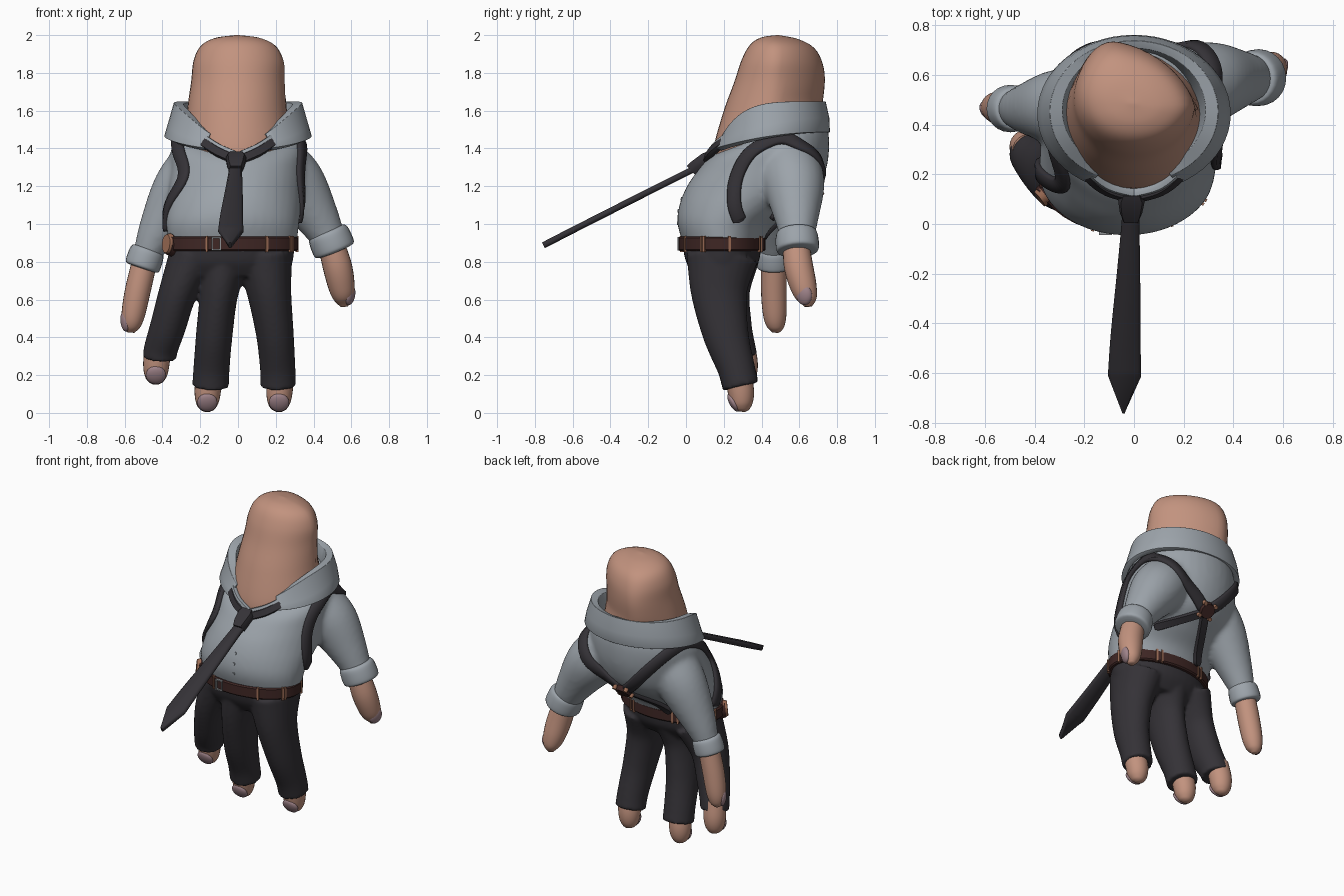
import bpy, bmesh, math
from mathutils import Vector, Matrix
from mathutils.bvhtree import BVHTree

if "Cube" in bpy.data.objects:
    bpy.data.objects.remove(bpy.data.objects["Cube"])


def material(name, r, g, b):
    m = bpy.data.materials.new(name)
    m.diffuse_color = (r, g, b, 1)
    m.use_nodes = True
    m.node_tree.nodes["Principled BSDF"].inputs["Base Color"].default_value = m.diffuse_color
    return m


SKIN = material("skin", .54, .29, .21)
SHIRT = material("shirt_grey", .335, .37, .405)
CLOTH = material("dark_cloth", .035, .032, .038)
LEATHER = material("brown_leather", .05, .02, .018)
COPPER = material("copper_trim", .33, .15, .09)
NAIL = material("nail", .35, .23, .255)
METAL = material("buckle_grey", .28, .29, .3)


def spline(pts, n=6):
    """Catmull-Rom resampling of tuples of any length."""
    P = [pts[0]] + list(pts) + [pts[-1]]
    out = []
    for i in range(1, len(P) - 2):
        for k in range(n):
            t = k / n
            out.append(tuple(.5 * (2 * b + (c - a) * t + (2 * a - 5 * b + 4 * c - d) * t * t
                                   + (3 * b - a - 3 * c + d) * t ** 3)
                             for a, b, c, d in zip(*P[i - 1:i + 3])))
    return out + [tuple(pts[-1])]


def skin(bm, rings):
    """Join closed rings of points into a capped surface."""
    vs = [[bm.verts.new(p) for p in r] for r in rings]
    n = len(vs[0])
    for a, b in zip(vs, vs[1:]):
        for i in range(n):
            bm.faces.new((a[i], a[(i + 1) % n], b[(i + 1) % n], b[i]))
    bm.faces.new(vs[0][::-1])
    bm.faces.new(vs[-1])


def shell(bm, rows, smooth=True, n=40):
    """Rows: front y, front z, back y, back z, left x, right x."""
    rings = []
    for yf, zf, yb, zb, xl, xr in (spline(rows) if smooth else rows):
        ring = []
        for i in range(n):
            a = 2 * math.pi * i / n
            k = (1 - math.cos(a)) / 2
            ring.append(((xl + xr) / 2 + (xr - xl) / 2 * math.sin(a),
                         yf + (yb - yf) * k, zf + (zb - zf) * k))
        rings.append(ring)
    skin(bm, rings)


def tube(bm, pts, n=24):
    """Limb through points x, y, z, radius and optional depth radius."""
    P = spline(pts)
    rings = []
    for i, p in enumerate(P):
        t = (Vector(P[min(i + 1, len(P) - 1)][:3]) - Vector(P[max(i - 1, 0)][:3])).normalized()
        u = t.cross(Vector((0, 1, 0))).normalized()
        v = t.cross(u)
        rings.append([Vector(p[:3]) + u * p[3] * math.cos(2 * math.pi * k / n) + v * p[-1] * math.sin(2 * math.pi * k / n)
                      for k in range(n)])
    skin(bm, rings)


def finish(bm, name, mat, angle=40):
    bmesh.ops.recalc_face_normals(bm, faces=bm.faces)
    me = bpy.data.meshes.new(name)
    bm.to_mesh(me)
    bm.free()
    me.materials.append(mat)
    ob = bpy.data.objects.new(name, me)
    bpy.context.collection.objects.link(ob)
    shade(ob, angle)
    return ob


def shade(ob, angle):
    bpy.ops.object.select_all(action='DESELECT')
    ob.select_set(True)
    bpy.context.view_layer.objects.active = ob
    bpy.ops.object.shade_smooth_by_angle(angle=math.radians(angle))


def fuse(ob, voxel, rounds):
    """Melt overlapping volumes into one soft garment."""
    m = ob.modifiers.new("merge", 'REMESH')
    m.mode, m.voxel_size = 'VOXEL', voxel
    s = ob.modifiers.new("soften", 'SMOOTH')
    s.factor, s.iterations = .5, rounds
    dg = bpy.context.evaluated_depsgraph_get()
    me = bpy.data.meshes.new_from_object(ob.evaluated_get(dg))
    ob.modifiers.clear()
    ob.data = me
    shade(ob, 60)


def limb(name, mat, pts):
    bm = bmesh.new()
    tube(bm, pts)
    return finish(bm, name, mat, 60)


def ribbon(name, mat, pts, normals, widths, thick):
    bm = bmesh.new()
    rings = []
    for i, (p, nrm, w) in enumerate(zip(pts, normals, widths)):
        t = (Vector(pts[min(i + 1, len(pts) - 1)]) - Vector(pts[max(i - 1, 0)])).normalized()
        s = t.cross(Vector(nrm)).normalized()
        q = s.cross(t)
        rings.append([Vector(p) + s * w * a + q * thick / 2 * b for a, b in
                      ((-1, -.3), (-.8, -1), (.8, -1), (1, -.3), (1, .3), (.8, 1), (-.8, 1), (-1, .3))])
    skin(bm, rings)
    return finish(bm, name, mat, 60)


def lump(name, mat, loc, scale, facing=None, kind='ball'):
    """Ball, box or disc whose local z points along facing."""
    rot = Vector(facing).to_track_quat('Z', 'Y').to_matrix().to_4x4() if facing else Matrix()
    M = Matrix.Translation(loc) @ rot @ Matrix.Diagonal((*scale, 1))
    bm = bmesh.new()
    if kind == 'ball':
        bmesh.ops.create_uvsphere(bm, u_segments=20, v_segments=12, radius=1, matrix=M)
    elif kind == 'box':
        bmesh.ops.create_cube(bm, size=2, matrix=M)
    else:
        bmesh.ops.create_cone(bm, cap_ends=True, segments=12, radius1=1, radius2=.85, depth=2, matrix=M)
    return finish(bm, name, mat)


# head, with its right back corner flattened
bm = bmesh.new()
shell(bm, [(.15, 1.3, .66, 1.4, -.24, .24), (.145, 1.4, .7, 1.5, -.28, .275), (.2, 1.6, .72, 1.62, -.268, .258),
           (.255, 1.75, .735, 1.76, -.248, .25), (.295, 1.87, .72, 1.86, -.235, .245),
           (.34, 1.95, .675, 1.935, -.195, .205), (.4, 1.988, .59, 1.98, -.12, .12), (.48, 2, .49, 2, -.01, .01)])
for v in bm.verts:
    k = min(1, max(0, (v.co.x + .24) / .3))
    v.co.x -= .4 * k * max(0, v.co.y - .47) * min(1, max(0, (v.co.z - 1.45) / .2))
finish(bm, "head", SKIN, 60)

# shirt: torso with both sleeves
bm = bmesh.new()
shell(bm, [(-.01, .88, .4, .88, -.36, .31), (-.045, 1.0, .45, .98, -.38, .322), (-.035, 1.1, .555, 1.06, -.38, .333),
           (.005, 1.2, .685, 1.16, -.37, .342), (.06, 1.28, .745, 1.3, -.36, .348), (.11, 1.34, .758, 1.44, -.355, .35),
           (.16, 1.375, .74, 1.54, -.32, .32), (.2, 1.39, .69, 1.58, -.26, .26)])
tube(bm, [(.18, .53, 1.33, .17), (.3, .57, 1.21, .165), (.415, .585, 1.04, .12), (.5, .59, .89, .08)])
tube(bm, [(-.18, .46, 1.32, .17), (-.3, .47, 1.18, .155), (-.42, .465, .97, .108), (-.49, .465, .82, .07)])
shirt = finish(bm, "shirt", SHIRT)
fuse(shirt, .016, 6)

# trousers: hips with three legs
bm = bmesh.new()
shell(bm, [(-.02, .9, .4, .9, -.36, .3), (.0, .8, .385, .8, -.365, .29), (.05, .72, .33, .72, -.33, .25)])
tube(bm, [(-.07, .19, .82, .14, .19), (-.1, .175, .64, .103, .15), (-.125, .21, .42, .097, .122), (-.14, .265, .24, .096, .1), (-.145, .29, .14, .098, .098)])
tube(bm, [(.14, .19, .82, .15, .19), (.165, .175, .64, .118, .15), (.195, .21, .42, .1, .122), (.21, .265, .24, .094, .1), (.213, .29, .14, .095, .095)])
tube(bm, [(-.24, .21, .82, .13, .18), (-.317, .2, .64, .102, .14), (-.37, .235, .46, .095, .115), (-.408, .275, .34, .09, .095), (-.414, .288, .29, .09, .092)])
fuse(finish(bm, "trousers", CLOTH), .011, 6)

# hands and feet
limb("right_hand", SKIN, [(.485, .58, .92, .068), (.525, .595, .78, .077), (.548, .622, .67, .07), (.558, .642, .605, .052), (.562, .647, .563, .02)])
limb("left_hand", SKIN, [(-.49, .465, .82, .066), (-.53, .465, .65, .068), (-.555, .47, .52, .062), (-.565, .475, .455, .045), (-.567, .475, .425, .018)])
for nm, x, y, z in (("middle", -.16, .295, 0), ("right", .22, .295, 0), ("left", -.432, .315, .145)):
    limb(nm + "_foot", SKIN, [(x + .01, y - .02, z + .22, .068), (x, y - .005, z + .12, .07),
                              (x - .003, y, z + .055, .06), (x - .003, y + .003, z + .02, .04), (x - .003, y + .003, z + .006, .015)])
    lump(nm + "_toenail", NAIL, (x - .003, y - .044, z + .055), (.054, .054, .022), (0, -1, -.55))
lump("right_nail", NAIL, (.592, .625, .625), (.045, .055, .025), (.92, -.38, -.15))
lump("left_nail", NAIL, (-.598, .46, .485), (.035, .055, .022), (-.93, -.38, -.1))


# rolled cuffs
def cuff(name, a, b, r):
    a, b = Vector(a), Vector(b)
    limb(name, SHIRT, [(*a.lerp(b, t), r * k) for t, k in
                       ((0, .72), (.05, .93), (.25, 1.03), (.7, 1.06), (.93, 1), (1, .75))])


cuff("right_cuff", (.47, .585, .965), (.515, .592, .853), .108)
cuff("left_cuff", (-.475, .465, .87), (-.51, .465, .765), .09)

# open folded collar
bm = bmesh.new()
grid = []
for i in range(49):
    a = math.radians(27 + 306 * i / 48)
    s, c = math.sin(a), math.cos(a)
    f, g = ((1 + c) / 2) ** 2, ((1 + c) / 2) ** 5
    rows = ((.27, .455, .255, 1.54 - .13 * f), (.3, .46, .262, 1.63 - .23 * g), (.33, .453, .278, 1.635 - .225 * g),
            (.356, .448, .294, 1.56 - .15 * f), (.374, .443, .302, 1.485 - .1 * f))
    grid.append([bm.verts.new((rx * s, cy - ry * c, z)) for rx, cy, ry, z in rows])
for p, q in zip(grid, grid[1:]):
    for k in range(4):
        bm.faces.new((p[k], q[k], q[k + 1], p[k + 1]))
collar = finish(bm, "collar", SHIRT, 60)
m = collar.modifiers.new("thickness", 'SOLIDIFY')
m.thickness, m.offset = .034, 0
m = collar.modifiers.new("rounding", 'BEVEL')
m.width, m.segments = .012, 2

# harness straps laid on the shirt
tree = BVHTree.FromPolygons([v.co for v in shirt.data.vertices], [p.vertices for p in shirt.data.polygons])


def strap(name, guide, width=.037):
    hits = [tree.find_nearest(Vector(g)) for g in spline(guide, 7)]
    pts, nrm = [h[0] + h[1] * .006 for h in hits], [h[1] for h in hits]
    for _ in range(3):
        for L in (pts, nrm):
            L[1:-1] = [(L[i - 1] + L[i] * 2 + L[i + 1]) / 4 for i in range(1, len(L) - 1)]
    w = [width] * len(pts)
    w[0] = w[-1] = width * .5
    ribbon(name, CLOTH, pts, nrm, w, .03)


strap("right_harness", [(.33, .29, 1.01), (.35, .255, 1.1), (.36, .255, 1.25), (.37, .33, 1.39), (.37, .48, 1.48),
                        (.34, .64, 1.43), (.21, .75, 1.28), (-.01, .68, 1.12)])
strap("left_harness", [(-.4, .24, .96), (-.38, .2, 1.08), (-.31, .14, 1.25), (-.33, .24, 1.37), (-.34, .46, 1.48),
                       (-.3, .64, 1.43), (-.18, .74, 1.28), (-.01, .68, 1.12)])
strap("right_under_strap", [(-.01, .68, 1.12), (.12, .58, 1.05), (.24, .48, 1.0)], .028)
strap("left_under_strap", [(-.01, .68, 1.12), (-.09, .55, 1.02), (-.17, .42, .92)], .028)

# leather junction on the back
c, n, _, _ = tree.find_nearest(Vector((-.01, .7, 1.12)))
lump("back_patch", LEATHER, c + n * .018, (.055, .055, .016), n, 'disc')
side = Vector((1, 0, 0))
up = n.cross(side).normalized()
for i in range(4):
    a = math.pi / 4 + i * math.pi / 2
    lump("patch_tab_%d" % i, COPPER, c + n * .02 + (side * math.cos(a) + up * math.sin(a)) * .058, (.015, .015, .014), n, 'disc')

# shirt buttons
for z in (1.0, 1.08, 1.16):
    p, n, _, _ = tree.find_nearest(Vector((.0, -.1, z)))
    lump("button", SHIRT, p + n * .001, (.01, .01, .004), n, 'disc')

# belt, loops, buckle and pouch
bm = bmesh.new()
B = (-.04, .42, -.385, .318)
shell(bm, [(B[0] + d, z, B[1] - d, z, B[2] + d, B[3] - d) for z, d in ((.856, .008), (.864, 0), (.926, 0), (.934, .008))], False)
finish(bm, "belt", LEATHER)
for i, deg in enumerate((-75, -22, 32, 62, 66, 100, 150, 156, 204, 210, 260)):
    a = math.radians(deg)
    s, k = math.sin(a), math.cos(a)
    lump("belt_loop_%d" % i, COPPER, (-.034 + .351 * s, .19 - .229 * k, .895), (.006, .042, .007),
         (s * .231, -k * .353, 0), 'box')
for dx, dz, sx, sz in ((-.022, 0, .004, .036), (.022, 0, .004, .036), (0, .032, .024, .004), (0, -.032, .024, .004)):
    lump("buckle_bar", METAL, (-.115 + dx, -.036, .895 + dz), (sx, .008, sz), None, 'box')
lump("pouch", LEATHER, (-.355, .12, .89), (.05, .065, .02), (-.8, -.6, .1), 'disc')
lump("pouch_flap", COPPER, (-.372, .107, .895), (.042, .058, .012), (-.8, -.6, .1), 'disc')

# tie with knot, neck bands and the shirt edge above them
rows = spline([(-.012, .06, 1.3, .034), (-.015, -.02, 1.26, .037), (-.022, -.2, 1.17, .047), (-.034, -.45, 1.043, .06),
               (-.038, -.61, .962, .067)], 4) + [(-.042, -.755, .887, .006)]
ribbon("tie", CLOTH, [r[:3] for r in rows], [(0, -.45, .89)] * len(rows), [r[3] for r in rows], .034)
ribbon("tie_knot", CLOTH, [(-.01, .125, 1.355), (-.01, .1, 1.345), (-.012, .05, 1.308), (-.012, .025, 1.285)],
       [(0, -.5, .85)] * 4, [.04, .054, .045, .034], .062)
for nm, s in (("left", -1), ("right", 1)):
    rows = spline([(0, .105, 1.335), (s * .1, .132, 1.378), (s * .17, .182, 1.422), (s * .21, .24, 1.45)], 5)
    ribbon(nm + "_tie_band", CLOTH, rows, [(s * .35, -.85, .4)] * len(rows), [.025] * len(rows), .034)
    edge = [(x, y + .018, z + .026) for x, y, z in rows]
    ribbon(nm + "_shirt_edge", SHIRT, edge, [(s * .35, -.85, .4)] * len(rows), [.018] * len(rows), .034)
